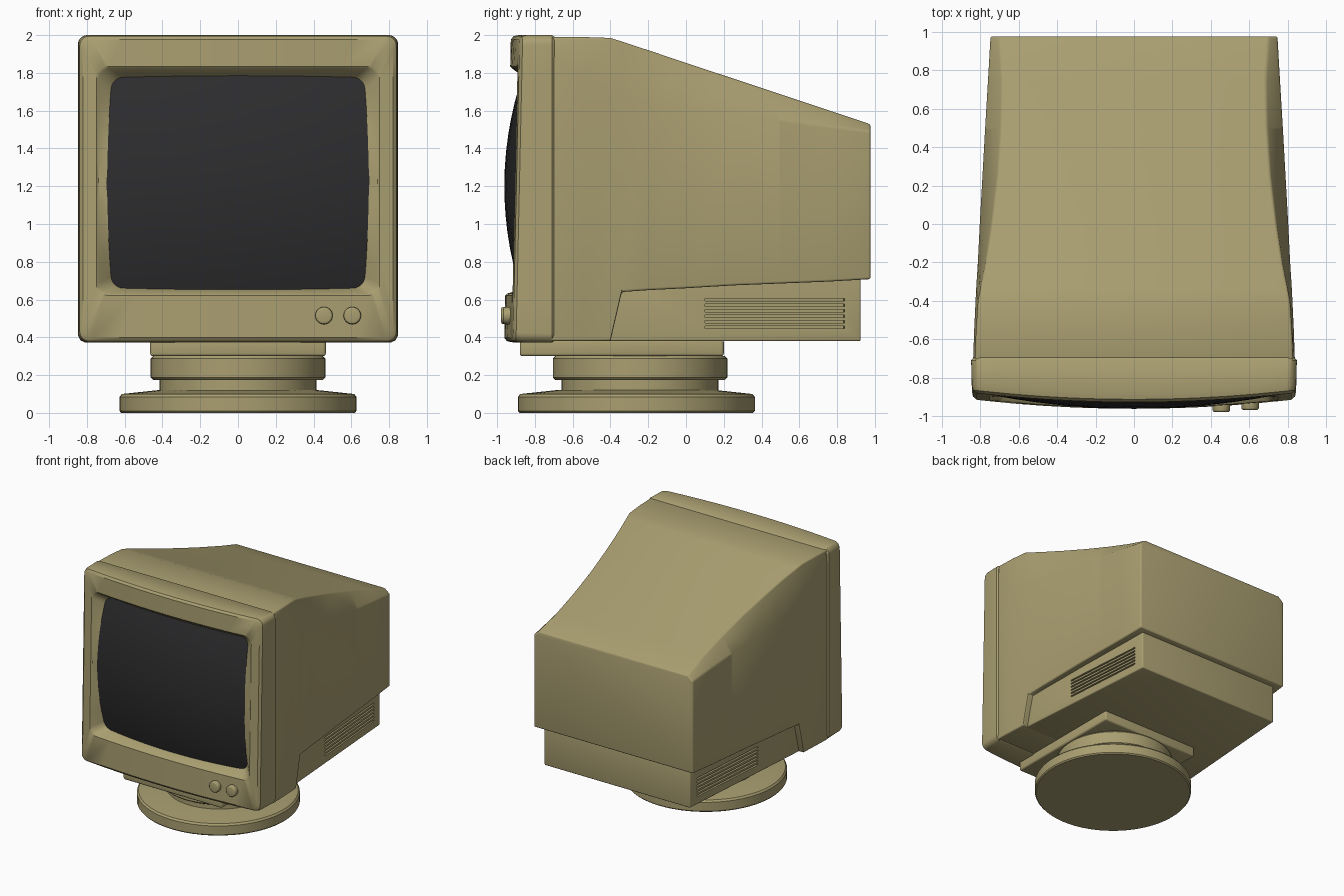
import bpy, bmesh, math
from mathutils import Matrix

if "Cube" in bpy.data.objects:
    bpy.data.objects.remove(bpy.data.objects["Cube"])


def material(name, col):
    m = bpy.data.materials.new(name)
    m.diffuse_color = (*col, 1)
    m.use_nodes = True
    m.node_tree.nodes["Principled BSDF"].inputs["Base Color"].default_value = m.diffuse_color
    return m


BEIGE = material("beige plastic", (0.40, 0.345, 0.165))
DARK = material("dark glass", (0.026, 0.026, 0.028))


def finish(bm, name, mat, bevel=0, cutter=None, angle=35):
    """Turn a bmesh into a finished, smooth-shaded object."""
    bmesh.ops.recalc_face_normals(bm, faces=bm.faces)
    me = bpy.data.meshes.new(name)
    bm.to_mesh(me)
    bm.free()
    me.materials.append(mat)
    ob = bpy.data.objects.new(name, me)
    bpy.context.collection.objects.link(ob)
    if bevel:
        b = ob.modifiers.new("bevel", 'BEVEL')
        b.width, b.segments, b.limit_method = bevel, 3, 'ANGLE'
        b.angle_limit = math.radians(30)
    if cutter:
        c = ob.modifiers.new("cut", 'BOOLEAN')
        c.object, c.operation, c.solver = cutter, 'DIFFERENCE', 'EXACT'
    bpy.ops.object.select_all(action='DESELECT')
    ob.select_set(True)
    bpy.context.view_layer.objects.active = ob
    if bevel or cutter:
        bpy.ops.object.convert(target='MESH')
    bpy.ops.object.shade_smooth_by_angle(angle=math.radians(angle))
    return ob


def loft(rings, cap_start=True, cap_end=True):
    """Skin a list of equal-length closed rings."""
    bm = bmesh.new()
    vs = [[bm.verts.new(p) for p in r] for r in rings]
    n = len(rings[0])
    for a, b in zip(vs, vs[1:]):
        for i in range(n):
            j = (i + 1) % n
            bm.faces.new((a[i], a[j], b[j], b[i]))
    if cap_start:
        bm.faces.new(vs[0])
    if cap_end:
        bm.faces.new(vs[-1])
    return bm


def rounded(hx, z0, z1, r, barrel=0, arc=6, side=10):
    """Rounded rectangle in x/z as a list of (x, z), sides optionally bowed."""
    zc, hz = (z0 + z1) / 2, (z1 - z0) / 2
    pts = []
    for k, (sx, sz) in enumerate(((1, 1), (-1, 1), (-1, -1), (1, -1))):
        for i in range(arc + 1):
            a = math.pi / 2 * (k + i / arc)
            pts.append((sx * (hx - r) + r * math.cos(a), sz * (hz - r) + r * math.sin(a)))
        a = math.pi / 2 * (k + 1)
        nx, nz = ((-1, 1), (-1, -1), (1, -1), (1, 1))[k]
        x1, z1_ = nx * (hx - r) + r * math.cos(a), nz * (hz - r) + r * math.sin(a)
        x0, z0_ = pts[-1]
        pts += [(x0 + (x1 - x0) * i / side, z0_ + (z1_ - z0_) * i / side) for i in range(1, side)]
    return [(x * (1 - barrel * (z / hz) ** 2), zc + z * (1 - barrel * 0.5 * (x / hx) ** 2))
            for x, z in pts]


def front(x, z):      # bowed, slightly tilted bezel face
    return -0.962 + 0.05 * (x / 0.85) ** 2 + 0.035 * (z - 0.4) / 1.6


def glass(x, z):      # bulging tube face
    return -0.962 + 0.28 * (z - 1.2) ** 2 + 0.13 * x * x


def ring(pts, f, dy=0):
    return [(x, f(x, z) + dy, z) for x, z in pts]


# Bezel: outer shell, front face and slope down to the glass
screen_edge = rounded(0.692, 0.652, 1.785, 0.06, 0.035)
finish(loft([
    ring(rounded(0.835, 0.382, 1.99, 0.04), lambda x, z: -0.695),
    ring(rounded(0.848, 0.372, 2.0, 0.05), lambda x, z: -0.71),
    ring(rounded(0.844, 0.374, 2.0, 0.05), front, 0.04),
    ring(rounded(0.838, 0.38, 1.994, 0.05), front, 0.014),
    ring(rounded(0.82, 0.398, 1.976, 0.05), front),
    ring(rounded(0.75, 0.622, 1.835, 0.06), front),
    ring(rounded(0.738, 0.632, 1.823, 0.06), front, 0.01),
    ring(screen_edge, lambda x, z: max(glass(x, z), front(x, z) + 0.012))],
    cap_end=False), "bezel", BEIGE)

# Screen: concentric rings over the bulge
steps = [1.012, 0.9, 0.75, 0.6, 0.45, 0.3, 0.15, 0.05]
finish(loft([ring([(x * t, 1.2185 + (z - 1.2185) * t) for x, z in screen_edge], glass)
             for t in steps], cap_start=False), "screen", DARK, angle=60)


# Housing: loft of stations (y, bottom z, side x, crease z, top x, top z)
def section(y, zl, xs, zb, xt, zt):
    half = [(xs, zl), (xs, zb), (xt, zt)]
    return [(x, y, z) for x, z in half] + [(-x, y, z) for x, z in reversed(half)]


stations = [
    (-0.72, 0.38, 0.838, 1.90, 0.828, 1.99), (-0.55, 0.38, 0.832, 1.78, 0.822, 1.99),
    (-0.40, 0.38, 0.825, 1.66, 0.812, 1.985), (-0.34, 0.64, 0.822, 1.65, 0.800, 1.966),
    (-0.20, 0.65, 0.813, 1.63, 0.772, 1.92), (0.0, 0.66, 0.803, 1.61, 0.741, 1.853),
    (0.25, 0.675, 0.789, 1.58, 0.710, 1.77), (0.50, 0.685, 0.775, 1.55, 0.692, 1.687),
    (0.75, 0.695, 0.76, 1.52, 0.686, 1.604), (0.977, 0.708, 0.747, 1.49, 0.70, 1.528)]
finish(loft([section(*s) for s in stations]), "housing", BEIGE, bevel=0.012)

# Vent cutters: six slots per side, following the slanted wall
bm = bmesh.new()
for s in (1, -1):
    for i in range(6):
        mat = (Matrix.Translation((s * 0.718, 0.47, 0.453 + 0.029 * i))
               @ Matrix.Rotation(s * math.radians(4.2), 4, 'Z')
               @ Matrix.Diagonal((0.12, 0.74, 0.013, 1)))
        bmesh.ops.create_cube(bm, size=1, matrix=mat)
vents = finish(bm, "vent_cutter", BEIGE)
vents.hide_render = True
vents.hide_set(True)

# Lower housing with the vents
lower = [[(x, y, 0.38), (x, y, 0.76), (-x, y, 0.76), (-x, y, 0.38)]
         for y, x in ((-0.45, 0.785), (0.925, 0.685))]
finish(loft(lower), "lower_housing", BEIGE, bevel=0.01, cutter=vents)

# Control knobs
for name, x in (("left_knob", 0.455), ("right_knob", 0.605)):
    bm = bmesh.new()
    y = front(x, 0.515) - 0.006
    bmesh.ops.create_cone(bm, cap_ends=True, segments=32, radius1=0.047, radius2=0.045, depth=0.055,
                          matrix=Matrix.Translation((x, y, 0.515)) @ Matrix.Rotation(math.pi / 2, 4, 'X'))
    finish(bm, name, BEIGE, bevel=0.01)


# Swivel stand
def lathe(name, yc, profile, n=64):
    rings = [[(r * math.cos(2 * math.pi * i / n), yc + r * math.sin(2 * math.pi * i / n), z)
              for i in range(n)] for r, z in profile]
    finish(loft(rings), name, BEIGE)


lathe("base_disc", -0.263, [(0.618, 0), (0.627, 0.01), (0.627, 0.085), (0.615, 0.1), (0.41, 0.122)])
lathe("neck", -0.243, [(0.415, 0.09), (0.415, 0.19)])
lathe("turntable", -0.243, [(0.45, 0.175), (0.462, 0.187), (0.462, 0.287), (0.45, 0.3)])
bm = bmesh.new()
bmesh.ops.create_cube(bm, size=1, matrix=Matrix.Translation((0, -0.34, 0.345))
                      @ Matrix.Diagonal((0.93, 1.08, 0.09, 1)))
finish(bm, "mounting_plate", BEIGE, bevel=0.015)
